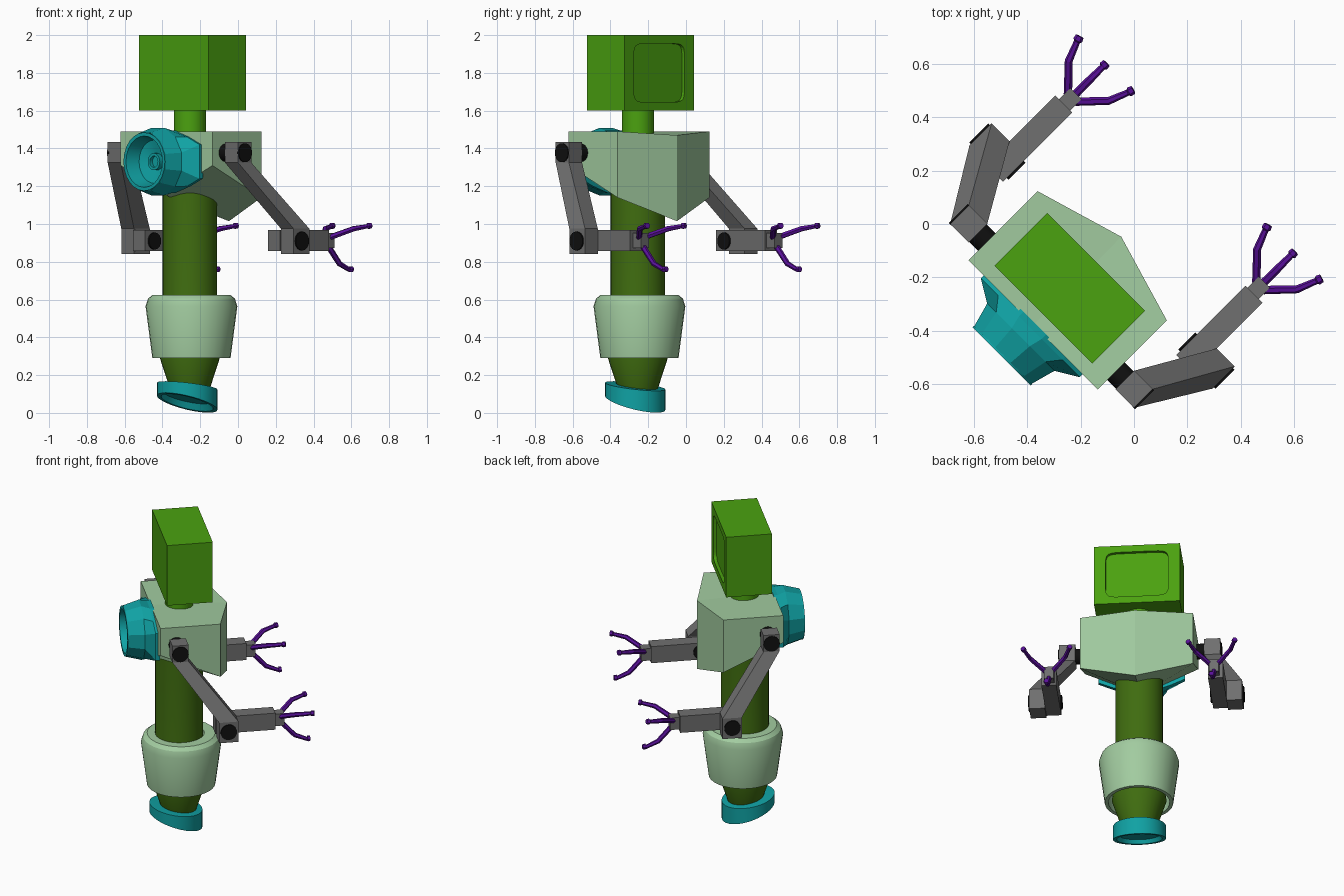
import bpy, bmesh, math
from mathutils import Vector

if "Cube" in bpy.data.objects:
    bpy.data.objects.remove(bpy.data.objects["Cube"])

# Parts are built in body space (x = sideways, y = forward), then turned 45 degrees
ORIGIN, TURN = (-0.255, -0.255, 0), -math.pi / 4


def paint(name, r, g, b):
    m = bpy.data.materials.new(name)
    m.diffuse_color = (r, g, b, 1)
    m.use_nodes = True
    m.node_tree.nodes["Principled BSDF"].inputs["Base Color"].default_value = m.diffuse_color
    return m


GREEN = paint("green", 0.07, 0.36, 0.005)
DARK = paint("dark_green", 0.05, 0.15, 0.005)
PALE = paint("pale_green", 0.36, 0.60, 0.35)
TEAL = paint("teal", 0.005, 0.36, 0.37)
PURPLE = paint("purple", 0.10, 0.005, 0.32)
BLACK = paint("black", 0.005, 0.005, 0.005)
GREY = paint("grey", 0.16, 0.16, 0.16)


def loft(name, rings, mat, caps=(True, True), smooth=False):
    """Skin a list of equal-length point rings."""
    bm = bmesh.new()
    vs = [[bm.verts.new(p) for p in ring] for ring in rings]
    n = len(rings[0])
    for a, b in zip(vs, vs[1:]):
        for i in range(n):
            j = (i + 1) % n
            bm.faces.new((a[i], a[j], b[j], b[i]))
    if caps[0]:
        bm.faces.new(vs[0][::-1])
    if caps[1]:
        bm.faces.new(vs[-1])
    bmesh.ops.recalc_face_normals(bm, faces=bm.faces)
    me = bpy.data.meshes.new(name)
    bm.to_mesh(me)
    bm.free()
    me.materials.append(mat)
    if smooth:
        me.shade_smooth()
        me.set_sharp_from_angle(angle=math.radians(30))
    ob = bpy.data.objects.new(name, me)
    ob.location, ob.rotation_euler = ORIGIN, (0, 0, TURN)
    bpy.context.collection.objects.link(ob)
    return ob


def angles(n, off=0):
    return [2 * math.pi * (i + off) / n for i in range(n)]


def flat(r, z, y0=0, slope=0, n=32):
    """Horizontal circle, optionally tilted forward."""
    return [(r * math.cos(a), y0 + r * math.sin(a), z - slope * r * math.sin(a)) for a in angles(n)]


def facing(r, y, z, n, off=0):
    """Circle in a plane facing forward."""
    return [(r * math.cos(a), y, z + r * math.sin(a)) for a in angles(n, off)]


def rect(x0, x1, y0, y1, z):
    return [(x0, y0, z), (x1, y0, z), (x1, y1, z), (x0, y1, z)]


def box(name, x0, x1, y0, y1, z0, z1, mat):
    return loft(name, [rect(x0, x1, y0, y1, z0), rect(x0, x1, y0, y1, z1)], mat)


def pivot(name, x0, x1, y, z, r):
    """Joint cylinder running sideways."""
    rings = [[(x, y + r * math.cos(a), z + r * math.sin(a)) for a in angles(20)] for x in (x0, x1)]
    return loft(name, rings, BLACK, smooth=True)


def tube(name, path, radii, mat, n=6):
    pts = [Vector(p) for p in path]
    rings = []
    for i, p in enumerate(pts):
        d = (pts[min(i + 1, len(pts) - 1)] - pts[max(i - 1, 0)]).normalized()
        q = Vector((0, 1, 0)).rotation_difference(d)
        rings.append([p + q @ Vector((radii[i] * math.cos(a), 0, radii[i] * math.sin(a)))
                      for a in angles(n)])
    return loft(name, rings, mat)


# Head with a recessed rounded screen
head = box("head", -0.26, 0.26, -0.12, 0.16, 1.6, 2.0, GREEN)


def soft(c):
    return math.copysign(abs(c) ** 0.25, c)


cutter = loft("screen_cutter", [[(0.19 * soft(math.cos(a)), y, 1.8 + 0.155 * soft(math.sin(a)))
                                 for a in angles(40, 0.5)] for y in (0.14, 0.2)], GREEN)
cutter.hide_render = True
mod = head.modifiers.new("screen", 'BOOLEAN')
mod.operation, mod.solver, mod.object = 'DIFFERENCE', 'EXACT', cutter
bpy.context.view_layer.objects.active = head
bpy.ops.object.modifier_apply(modifier="screen")
bpy.data.objects.remove(cutter)

# Neck
loft("neck", [flat(0.085, 1.46), flat(0.085, 1.62)], GREEN, smooth=True)

# Torso: pointed front, underside falling toward the front
W = 0.343
plan = [(0, -0.175, 1.49, 1.15), (W, -0.175, 1.49, 1.31), (W, 0.192, 1.49, 1.14),
        (0, 0.293, 1.47, 1.015), (-W, 0.192, 1.49, 1.14), (-W, -0.175, 1.49, 1.31)]
torso = loft("torso", [[(x, y, b) for x, y, t, b in plan], [(x, y, t) for x, y, t, b in plan]],
             PALE, caps=(False, False))
bm = bmesh.new()
bm.from_mesh(torso.data)
bm.verts.ensure_lookup_table()
for base in (0, 6):
    v = bm.verts[base:base + 6]
    bm.faces.new((v[0], v[1], v[2], v[3]))
    bm.faces.new((v[0], v[3], v[4], v[5]))
bmesh.ops.recalc_face_normals(bm, faces=bm.faces)
bm.to_mesh(torso.data)
bm.free()

# Body column tapering to the foot
loft("body_column", [flat(r, z) for r, z in
                     [(0.145, 1.22), (0.145, 0.45), (0.165, 0.31), (0.1, 0.11)]], DARK, smooth=True)

# Hollow waist cuff
cuff = [(0.14, 0.625), (0.205, 0.625), (0.23, 0.605), (0.243, 0.565), (0.207, 0.29),
        (0.185, 0.29), (0.19, 0.4), (0.14, 0.45)]
loft("waist_cuff", [flat(r, z, 0.012) for r, z in cuff + cuff[:1]], PALE, (False, False), True)

# Tilted foot, hollow underneath
loft("foot", [flat(0.1, 0.145, -0.02, 0.16), flat(0.16, 0.142, -0.02, 0.16),
              flat(0.16, 0.054, -0.02, 0.33), flat(0.138, 0.054, -0.02, 0.33),
              flat(0.125, 0.085, -0.02, 0.3)], TEAL, smooth=True)

# Back thruster: faceted housing on a wide base, with a round nozzle
ZT = 1.33
quarter = [(0.262, 0.09), (0.17, 0.13), (0.06, 0.165)]
outline = (quarter + [(-x, z) for x, z in quarter[::-1]]
           + [(-x, -z) for x, z in quarter] + [(x, -z) for x, z in quarter[::-1]])
loft("thruster_housing", [[(x, y, ZT + z) for x, z in outline] for y in (-0.165, -0.19)]
     + [facing(0.185, -0.24, ZT, 12, 0.5), facing(0.158, -0.335, ZT, 12, 0.5)],
     TEAL, caps=(True, False))
loft("thruster_nozzle", [facing(r, y, ZT, 24) for r, y in
                         [(0.15, -0.31), (0.155, -0.342), (0.136, -0.342), (0.115, -0.265),
                          (0.045, -0.245), (0.045, -0.27), (0.03, -0.27), (0.03, -0.25)]],
     TEAL, caps=(False, True), smooth=True)

# Arms, mirrored left and right
for side, s in (("right", 1), ("left", -1)):
    pivot(side + "_shoulder_joint", s * 0.33, s * 0.4, -0.078, 1.377, 0.047)
    pivot(side + "_shoulder_cap", s * 0.48, s * 0.494, -0.078, 1.377, 0.05)
    loft(side + "_upper_arm", [rect(s * 0.39, s * 0.488, -0.127, -0.028, 1.435),
                               rect(s * 0.39, s * 0.488, -0.127, -0.028, 1.325),
                               rect(s * 0.55, s * 0.645, 0.132, 0.25, 0.975),
                               rect(s * 0.55, s * 0.645, 0.132, 0.25, 0.84)], GREY)
    pivot(side + "_elbow_outer_cap", s * 0.635, s * 0.653, 0.19, 0.91, 0.05)
    pivot(side + "_elbow_inner_cap", s * 0.45, s * 0.47, 0.19, 0.91, 0.045)
    box(side + "_forearm", s * 0.46, s * 0.55, 0.125, 0.493, 0.858, 0.968, GREY)
    box(side + "_wrist", s * 0.47, s * 0.53, 0.48, 0.552, 0.872, 0.952, GREY)
    # Two spread fingers above, one thumb below
    radii = (0.016, 0.015, 0.012, 0.018, 0.016)
    fingers = {"inner_finger": (-1, 0.93, 0.975, 0.992), "outer_finger": (1, 0.93, 0.975, 0.992),
               "thumb": (0, 0.89, 0.79, 0.762)}
    for part, (k, za, zb, zc) in fingers.items():
        at = lambda dx, y, z: (s * (0.5 + k * dx), y, z)
        tube(side + "_" + part, [at(0.02, 0.53, za), at(0.106, 0.62, zb), at(0.135, 0.693, zc - 0.004),
                                 at(0.137, 0.699, zc - 0.002), at(0.142, 0.715, zc)], radii, PURPLE)
